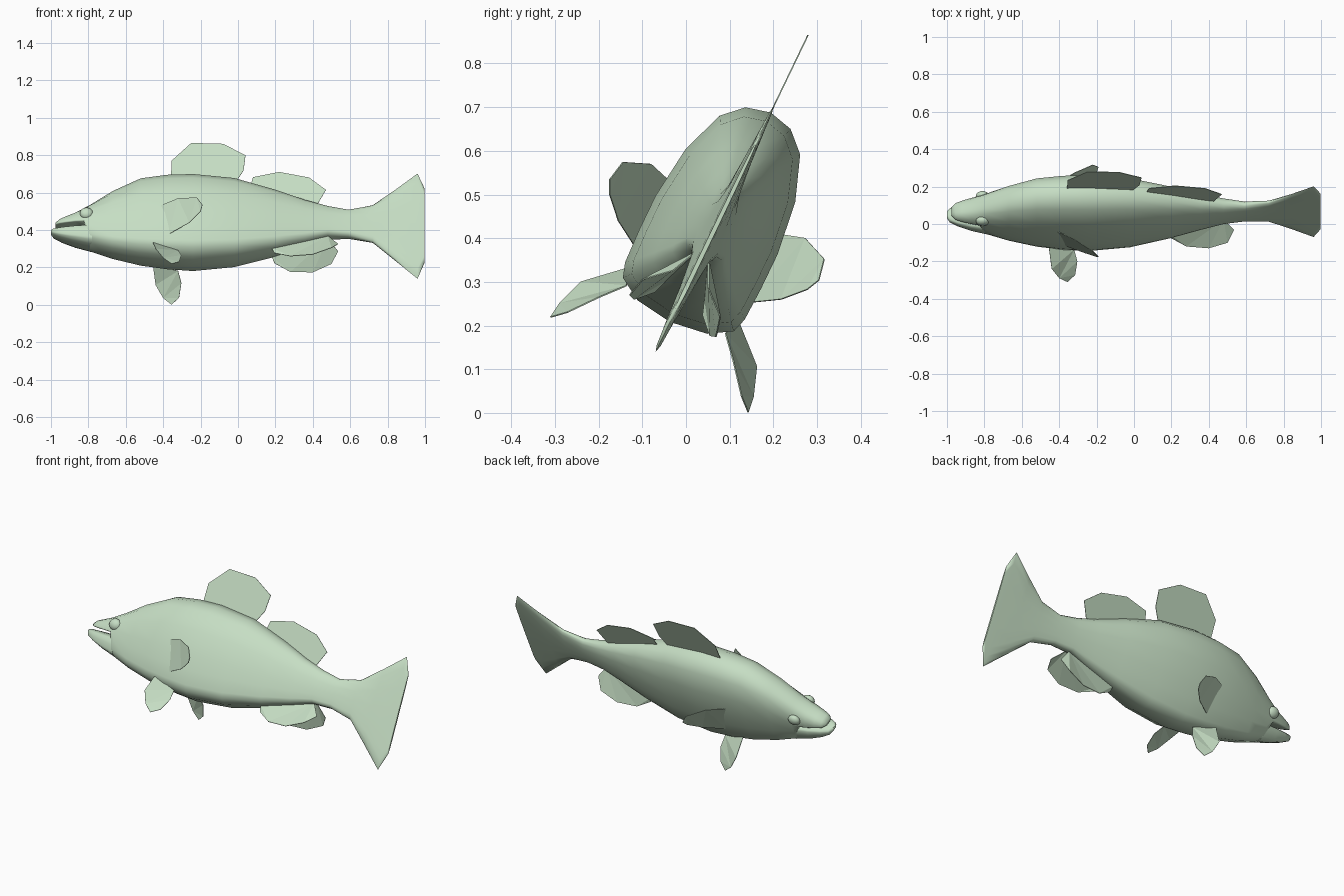
import bpy, bmesh, math
from mathutils import Matrix

cube = bpy.data.objects.get("Cube")
if cube:
    bpy.data.objects.remove(cube)

# The whole fish leans about its long axis
LEAN = Matrix.Translation((0, 0.07, 0.43)) @ Matrix.Rotation(math.radians(-25.7), 4, 'X')


def material(name, rgb):
    m = bpy.data.materials.new(name)
    m.use_nodes = True
    m.diffuse_color = (*rgb, 1)
    bsdf = m.node_tree.nodes["Principled BSDF"]
    bsdf.inputs["Base Color"].default_value = (*rgb, 1)
    bsdf.inputs["Roughness"].default_value = 0.6
    return m


GREEN = material("pale_green", (0.565, 0.73, 0.552))


def finish(name, bm, smooth=None):
    bmesh.ops.recalc_face_normals(bm, faces=bm.faces)
    me = bpy.data.meshes.new(name)
    bm.to_mesh(me)
    bm.free()
    me.materials.append(GREEN)
    ob = bpy.data.objects.new(name, me)
    bpy.context.collection.objects.link(ob)
    ob.matrix_world = LEAN
    if smooth:
        bpy.ops.object.select_all(action='DESELECT')
        ob.select_set(True)
        bpy.context.view_layer.objects.active = ob
        bpy.ops.object.shade_smooth_by_angle(angle=math.radians(smooth))
    return ob


# Half cross-section: (width share, height share), full belly and narrower back
HALF = [(0, -1), (0.57, -0.95), (0.91, -0.82), (0.98, -0.68), (1, -0.35), (1, 0),
        (0.9, 0.44), (0.66, 0.8), (0.37, 0.95), (0, 1)]
RING = HALF + [(-u, t) for u, t in HALF[-2:0:-1]]


def loft(name, stations, smooth):
    """Stations: x, top, bottom, height of widest line, half width."""
    bm = bmesh.new()
    rings = []
    for x, top, bot, mid, hw in stations:
        rings.append([bm.verts.new((x, u * hw, mid + t * ((top - mid) if t > 0 else (mid - bot))))
                      for u, t in RING])
    n = len(RING)
    for a, b in zip(rings, rings[1:]):
        for i in range(n):
            j = (i + 1) % n
            bm.faces.new((a[i], a[j], b[j], b[i]))
    bm.faces.new(rings[0])
    bm.faces.new(rings[-1])
    return finish(name, bm, smooth)


# Body from upper jaw to tail fin
loft("body", [
    (-0.975, 0.004, -0.012, -0.006, 0.025),
    (-0.955, 0.022, -0.016, -0.006, 0.047),
    (-0.92, 0.038, -0.017, -0.006, 0.06),
    (-0.87, 0.06, -0.017, -0.006, 0.073),
    (-0.825, 0.086, -0.017, -0.006, 0.082),
    (-0.79, 0.106, -0.143, 0, 0.089),
    (-0.67, 0.187, -0.182, 0, 0.115),
    (-0.52, 0.262, -0.217, 0, 0.139),
    (-0.38, 0.282, -0.236, 0, 0.151),
    (-0.24, 0.286, -0.246, 0, 0.155),
    (-0.02, 0.264, -0.226, 0, 0.139),
    (0.2, 0.198, -0.172, 0, 0.102),
    (0.36, 0.14, -0.122, 0, 0.07),
    (0.48, 0.106, -0.082, 0, 0.05),
    (0.59, 0.086, -0.08, 0, 0.034),
    (0.72, 0.114, -0.108, 0, 0.023),
    (0.84, 0.205, -0.215, 0, 0.015),
    (0.96, 0.302, -0.322, 0, 0.008),
    (0.998, 0.212, -0.225, 0, 0.005),
], 75)

# Lower jaw, jutting slightly past the upper one
loft("lower_jaw", [
    (-1.0, -0.037, -0.055, -0.046, 0.018),
    (-0.985, -0.033, -0.072, -0.046, 0.038),
    (-0.94, -0.031, -0.094, -0.046, 0.056),
    (-0.87, -0.03, -0.119, -0.046, 0.074),
    (-0.78, -0.03, -0.144, -0.046, 0.088),
], 60)

# Eyes
for side, s in (("right", -1), ("left", 1)):
    bm = bmesh.new()
    bmesh.ops.create_uvsphere(bm, u_segments=16, v_segments=10, radius=1)
    bmesh.ops.transform(bm, verts=bm.verts, matrix=Matrix.Translation((-0.81, s * 0.075, 0.03))
                        @ Matrix.Diagonal((0.036, 0.024, 0.032, 1)))
    finish(side + "_eye", bm, 60)


def fin(name, pts):
    """Thin flat fin from an outline."""
    bm = bmesh.new()
    face = bm.faces.new([bm.verts.new(p) for p in pts])
    bmesh.ops.triangulate(bm, faces=[face])
    ob = finish(name, bm)
    mod = ob.modifiers.new("thickness", 'SOLIDIFY')
    mod.thickness = 0.003
    mod.offset = 0


# Fins on the back
fin("front_dorsal_fin", [(x, 0, z) for x, z in [
    (-0.36, 0.22), (-0.355, 0.378), (-0.25, 0.483), (-0.08, 0.478),
    (0.04, 0.41), (0.03, 0.32), (-0.03, 0.22)]])
fin("rear_dorsal_fin", [(x, 0, z) for x, z in [
    (0.06, 0.2), (0.08, 0.28), (0.22, 0.311), (0.38, 0.278),
    (0.47, 0.205), (0.42, 0.11)]])

# Paired fins, drawn for one side and mirrored
PAIRED = {
    "pectoral_fin": [(-0.41, 0.143, 0.045), (-0.32, 0.196, 0.061), (-0.22, 0.256, 0.037),
                     (-0.19, 0.266, -0.012), (-0.2, 0.251, -0.043), (-0.26, 0.207, -0.089),
                     (-0.37, 0.145, -0.127)],
    "pelvic_fin": [(-0.455, 0.135, -0.172), (-0.44, 0.223, -0.252), (-0.4, 0.246, -0.318),
                   (-0.355, 0.251, -0.355), (-0.315, 0.221, -0.328), (-0.303, 0.171, -0.266),
                   (-0.32, 0.126, -0.215)],
    "anal_fin": [(0.18, 0.05, -0.165), (0.195, 0.062, -0.2), (0.28, 0.097, -0.235),
                 (0.4, 0.11, -0.231), (0.5, 0.099, -0.186), (0.535, 0.045, -0.138),
                 (0.48, 0.015, -0.075)],
}
for name, pts in PAIRED.items():
    for side, s in (("right", -1), ("left", 1)):
        fin(side + "_" + name, [(x, s * y, z) for x, y, z in pts])
